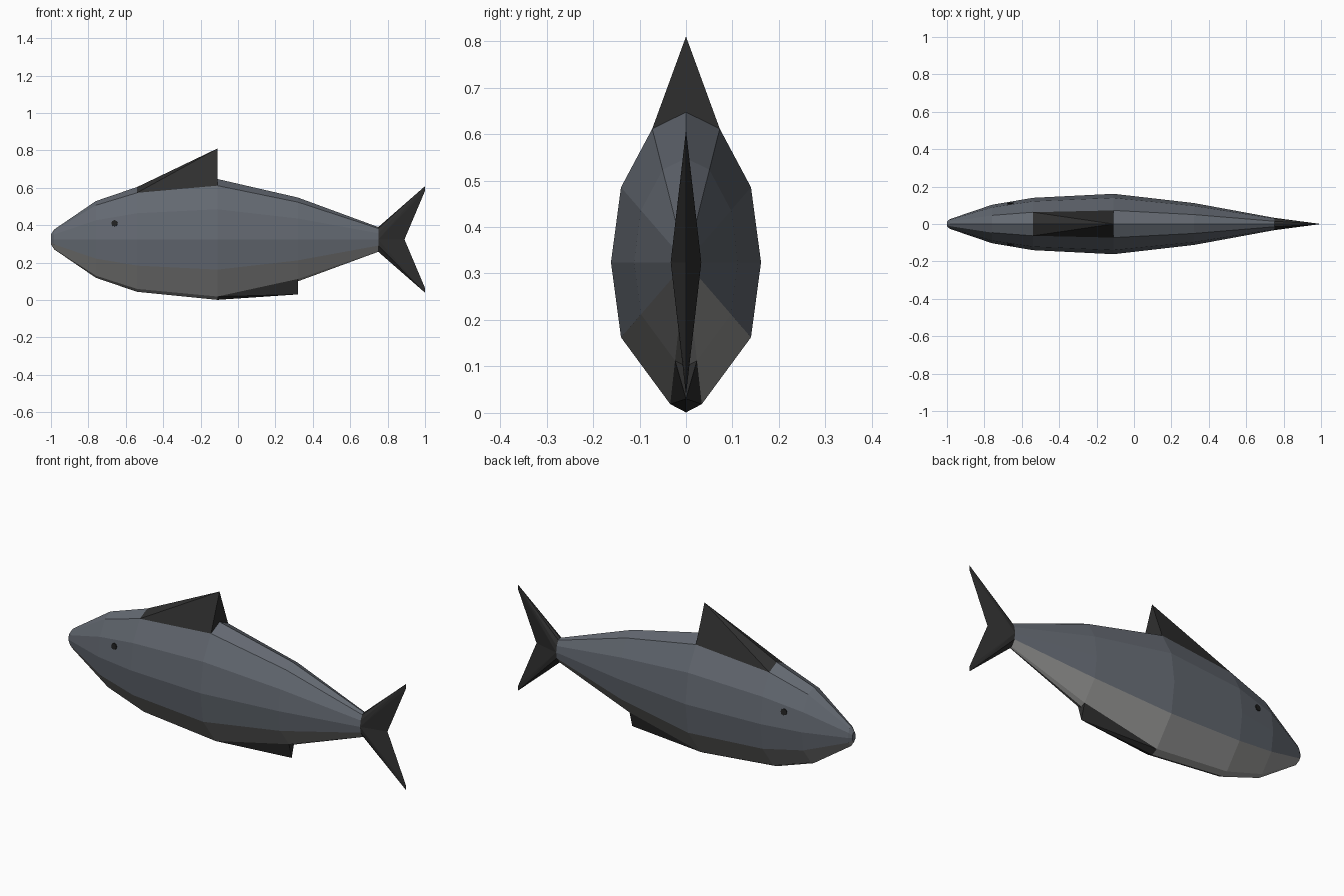
import bpy, bmesh
from mathutils import Vector

if "Cube" in bpy.data.objects:
    bpy.data.objects.remove(bpy.data.objects["Cube"])

CZ = 0.324  # height of the body axis


def material(name, rgb):
    m = bpy.data.materials.new(name)
    m.diffuse_color = (*rgb, 1)
    m.use_nodes = True
    m.node_tree.nodes["Principled BSDF"].inputs["Base Color"].default_value = m.diffuse_color
    return m


BACK = material("blue_grey_back", (0.125, 0.14, 0.165))
BELLY = material("pale_belly", (0.30, 0.30, 0.295))
FIN = material("dark_fin", (0.028, 0.028, 0.028))
EYE = material("black_eye", (0.015, 0.015, 0.015))


def finish(bm, name, mats):
    bmesh.ops.recalc_face_normals(bm, faces=bm.faces)
    me = bpy.data.meshes.new(name)
    bm.to_mesh(me)
    bm.free()
    for m in mats:
        me.materials.append(m)
    ob = bpy.data.objects.new(name, me)
    bpy.context.collection.objects.link(ob)
    return ob


def hull(name, points, mat):
    bm = bmesh.new()
    for p in points:
        bm.verts.new(p)
    bmesh.ops.convex_hull(bm, input=bm.verts)
    bmesh.ops.dissolve_limit(bm, angle_limit=0.01, verts=bm.verts, edges=bm.edges)
    return finish(bm, name, [mat])


# unit cross-section, top to bottom on one side, then mirrored
half = [(0, 1), (0.225, 0.89), (0.433, 0.5), (0.5, 0), (0.433, -0.5), (0.105, -0.945), (0, -1)]
section = half + [(-y, z) for y, z in half[-2:0:-1]]
# stations along the body: x, half height
stations = [(-1, 0.027), (-0.983, 0.053), (-0.76, 0.205), (-0.54, 0.28),
            (-0.11, 0.323), (0.32, 0.224), (0.75, 0.066)]


def at(i, k):
    """Body point at station i, section index k."""
    x, r = stations[i]
    y, z = section[k]
    return Vector((x, y * r, CZ + z * r))


# body: lofted rings, belly faces lie between section points 4 and 8
n = len(section)
bm = bmesh.new()
rings = [[bm.verts.new(at(i, k)) for k in range(n)] for i in range(len(stations))]
for a, b in zip(rings, rings[1:]):
    for k in range(n):
        j = (k + 1) % n
        f = bm.faces.new((a[k], a[j], b[j], b[k]))
        f.material_index = 1 if 4 <= k < 8 else 0
bm.faces.new(rings[0])
bm.faces.new(rings[-1])
finish(bm, "body", [BACK, BELLY])

# dorsal and belly fins, raised from the ridge and keel strips
hull("dorsal_fin", [at(3, 11), at(3, 0), at(3, 1), at(4, 11), at(4, 1), (-0.11, 0, 0.81)], FIN)
hull("belly_fin", [at(4, 5), at(4, 6), at(4, 7), at(5, 5), at(5, 7), (0.32, 0, 0.03)], FIN)

# tail: two lobes sharing a notch
for name, s, ks in (("upper_tail_lobe", 1, (9, 10, 11, 0, 1, 2, 3)),
                    ("lower_tail_lobe", -1, (3, 4, 5, 6, 7, 8, 9))):
    tips = [(0.89, 0, CZ), (1, 0, CZ + 0.285 * s), (1, 0, CZ + 0.26 * s)]
    hull(name, [at(6, k) for k in ks] + tips, FIN)

# eyes: thin discs lying on the cheeks
for name, s in (("left_eye", -1), ("right_eye", 1)):
    normal = Vector((-0.154, s, 0.134)).normalized()
    bm = bmesh.new()
    bmesh.ops.create_cone(bm, cap_ends=True, segments=8, radius1=0.017, radius2=0.017, depth=0.008)
    ob = finish(bm, name, [EYE])
    ob.rotation_mode = 'QUATERNION'
    ob.rotation_quaternion = normal.to_track_quat('Z', 'Y')
    ob.location = (-0.66, s * 0.109, 0.41)
